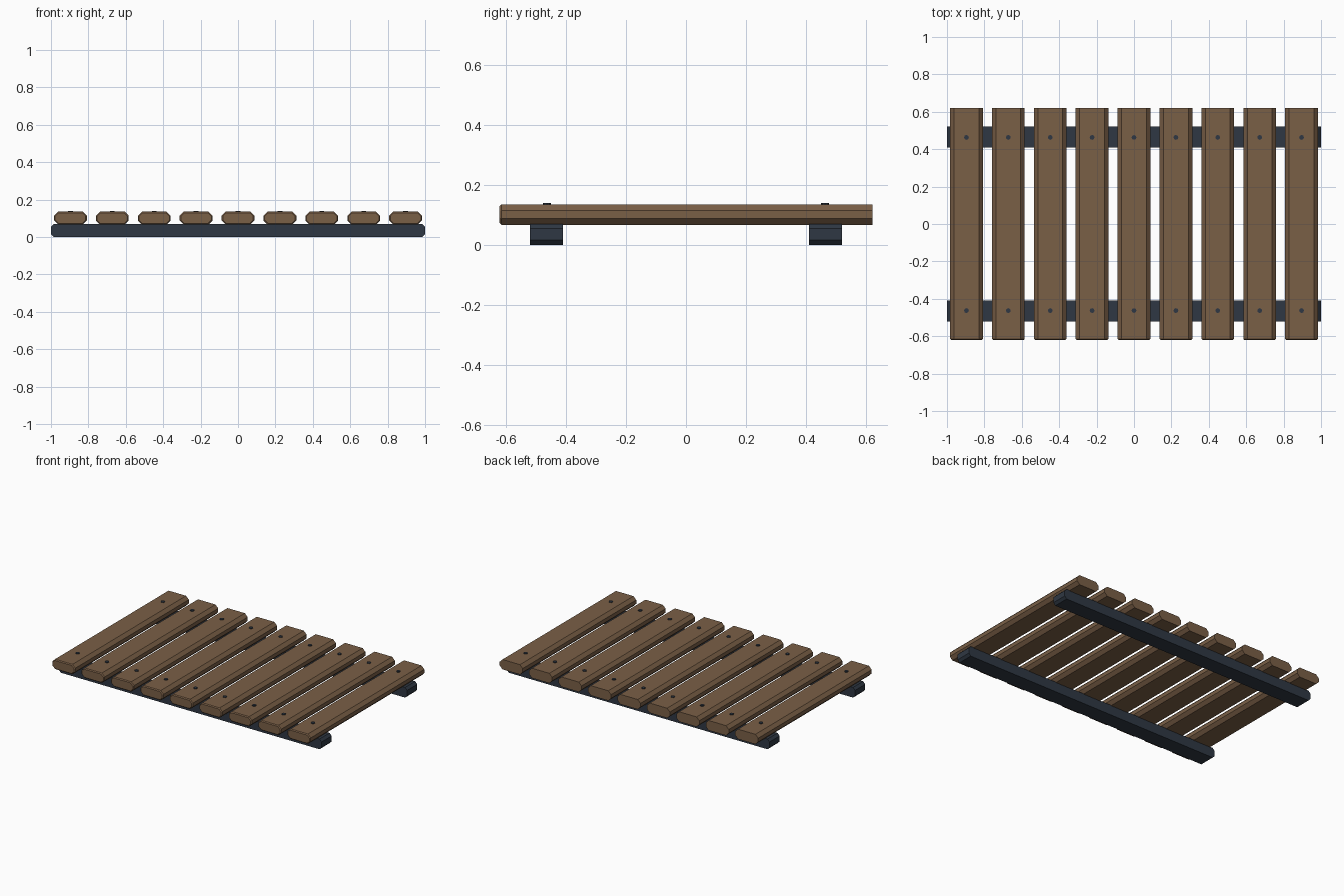
import bpy, bmesh
from mathutils import Matrix

cube = bpy.data.objects.get("Cube")
if cube:
    bpy.data.objects.remove(cube, do_unlink=True)


def material(name, rgb):
    m = bpy.data.materials.new(name)
    m.use_nodes = True
    m.diffuse_color = (*rgb, 1)
    bsdf = m.node_tree.nodes["Principled BSDF"]
    bsdf.inputs["Base Color"].default_value = (*rgb, 1)
    bsdf.inputs["Roughness"].default_value = 0.8
    return m


WOOD = material("brown wood", (0.195, 0.115, 0.062))
SLATE = material("dark slate", (0.028, 0.039, 0.056))


def finish(name, bm, mat):
    bmesh.ops.recalc_face_normals(bm, faces=bm.faces)
    mesh = bpy.data.meshes.new(name)
    bm.to_mesh(mesh)
    bm.free()
    mesh.materials.append(mat)
    obj = bpy.data.objects.new(name, mesh)
    bpy.context.collection.objects.link(obj)
    return obj


def chamfered_box(size, centre, chamfer):
    """Box whose four edges along its y axis are chamfered."""
    bm = bmesh.new()
    bmesh.ops.create_cube(bm, size=1, matrix=Matrix.Translation(centre) @ Matrix.Diagonal((*size, 1)))
    edges = [e for e in bm.edges
             if abs(e.verts[0].co.y - e.verts[1].co.y) > size[1] / 2]
    bmesh.ops.bevel(bm, geom=edges, offset=chamfer, segments=1, affect='EDGES')
    return bm


# Two cross beams with chamfered ends
for name, y in (("front_beam", -0.465), ("back_beam", 0.465)):
    finish(name, chamfered_box((2, 0.11, 0.07), (0, y, 0.035), 0.016), SLATE)

# Nine planks, each with a softened front end and two nails
for i in range(9):
    x = (i - 4) * 0.224
    bm = chamfered_box((0.175, 1.24, 0.068), (x, 0, 0.101), 0.021)
    rim = [e for e in bm.edges if all(v.co.y < -0.61 for v in e.verts)]
    bmesh.ops.bevel(bm, geom=rim, offset=0.006, segments=1, affect='EDGES')
    finish(f"plank_{i + 1}", bm, WOOD)

    bm = bmesh.new()
    for y in (-0.463, 0.463):
        bmesh.ops.create_cone(bm, cap_ends=True, segments=8, radius1=0.013, radius2=0.013,
                              depth=0.02, matrix=Matrix.Translation((x, y, 0.13)))
    finish(f"nails_{i + 1}", bm, SLATE)
